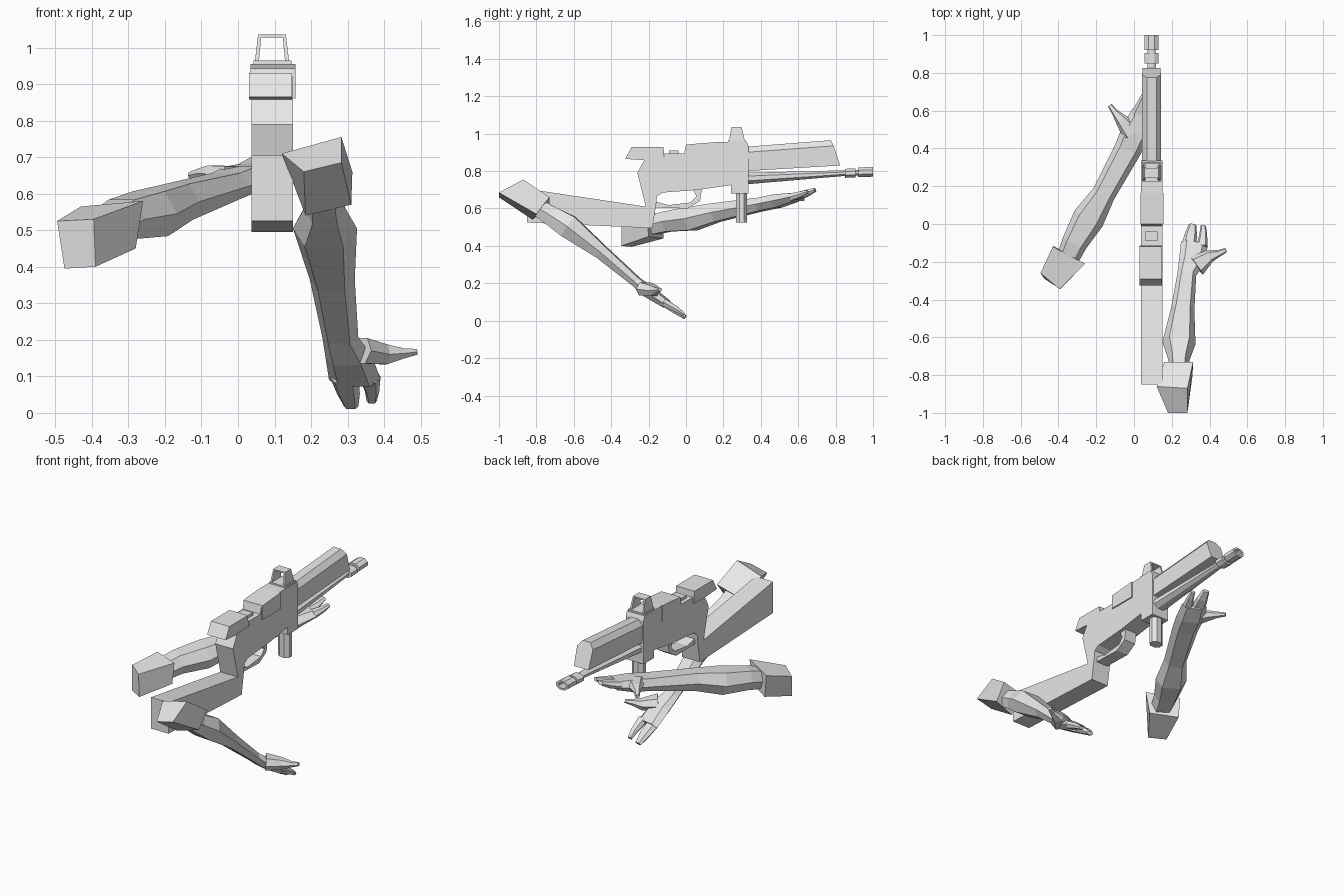
import bpy, bmesh, math
from mathutils import Vector

grey = bpy.data.materials.new("light_grey")
grey.diffuse_color = (0.8, 0.8, 0.8, 1)


def finish(name, bm):
    bmesh.ops.recalc_face_normals(bm, faces=bm.faces)
    me = bpy.data.meshes.new(name)
    bm.to_mesh(me)
    bm.free()
    me.materials.append(grey)
    ob = bpy.data.objects.new(name, me)
    bpy.context.collection.objects.link(ob)
    return ob


def loft(name, rings):
    """Skin a list of equal-length point rings and cap both ends."""
    bm = bmesh.new()
    rows = [[bm.verts.new(p) for p in r] for r in rings]
    n = len(rows[0])
    for a, b in zip(rows, rows[1:]):
        for i in range(n):
            j = (i + 1) % n
            bm.faces.new((a[i], a[j], b[j], b[i]))
    bm.faces.new(rows[0][::-1])
    bm.faces.new(rows[-1])
    return finish(name, bm)


def prism(name, profile, x0, x1):
    """Side profile (y, z) extruded across x."""
    return loft(name, [[(x, y, z) for y, z in profile] for x in (x0, x1)])


def limb(name, stations):
    """Six-sided tube through (x, y, z, half width, half height)."""
    pts = [Vector(s[:3]) for s in stations]
    rings = []
    for i, (p, s) in enumerate(zip(pts, stations)):
        d = (pts[min(i + 1, len(pts) - 1)] - pts[max(i - 1, 0)]).normalized()
        side = d.cross(Vector((0, 0, 1))).normalized()
        up = side.cross(d)
        rings.append([p + side * s[3] * a + up * s[4] * b for a, b in
                      ((1, 0), (.6, 1), (-.6, 1), (-1, 0), (-.6, -1), (.6, -1))])
    return loft(name, rings)


def octagon(c, u, v):
    """Eight points around c using radius vectors u and v."""
    k = 1 / math.cos(math.pi / 8)
    return [Vector(c) + Vector(u) * k * math.cos(t) + Vector(v) * k * math.sin(t)
            for t in (math.pi / 8 + i * math.pi / 4 for i in range(8))]


CX = 0.093

# Receiver, grip and stock in one side profile
prism("receiver_and_stock", [
    (-.22, .865), (-.115, .865), (-.115, .895), (-.01, .895), (0, .94), (.165, .95),
    (.165, .955), (.325, .955), (.335, .93), (.335, .68), (.24, .68), (.24, .725),
    (.07, .70), (-.125, .685), (-.155, .665), (-.16, .62), (-.18, .495),
    (-.85, .525), (-.85, .705), (-.215, .61), (-.26, .79)], .037, .15)

# Raised blocks on the receiver
prism("rear_block", [(-.325, .865), (-.29, .93), (-.12, .93), (-.115, .86), (-.22, .858)], .03, .148)
prism("side_block", [(0, .86), (0, .942), (.165, .955), (.165, .86)], .034, .157)
prism("notch_ridge", [(-.09, .89), (-.09, .91), (-.04, .91), (-.04, .89)], .06, .125)

# Trigger guard
prism("trigger_guard", [
    (-.17, .605), (.01, .60), (.075, .64), (.085, .705), (.035, .705), (.055, .665),
    (.025, .632), (-.095, .618), (-.155, .635)], .055, .13)

# Handguard with chamfered top and slanted front
loft("handguard", [[
    (CX - .047, y + dy, lo), (CX - .05, y + dy * .3, hi - .03), (CX - .025, y, hi),
    (CX + .025, y, hi), (CX + .05, y + dy * .3, hi - .03), (CX + .047, y + dy, lo)]
    for y, dy, lo, hi in ((.32, 0, .80, .93), (.775, .05, .83, .965))])


# Barrel and hollow muzzle
def barrel_ring(y, z, w, h):
    return octagon((CX, y, z), (w, 0, 0), (0, 0, h))


loft("barrel", [barrel_ring(*r) for r in (
    (.32, .76, .045, .031), (.85, .789, .022, .015), (.94, .793, .022, .015))])
loft("muzzle_collar", [barrel_ring(*r) for r in (
    (.85, .788, .037, .024), (.905, .79, .037, .024))])
loft("muzzle", [barrel_ring(*r) for r in (
    (.92, .793, .037, .026), (1.0, .796, .037, .026),
    (1.0, .796, .024, .016), (.95, .793, .024, .016))])

# Vertical front grip
loft("front_grip", [octagon((CX, .297, z), (.036, 0, 0), (0, .029, 0)) for z in (.525, .70)])


# Open frame sight
def frame_quad(x0, x1, z, y0, y1):
    return [(x0, y0, z), (x1, y0, z), (x1, y1, z), (x0, y1, z)]


loft("sight_base", [frame_quad(.043, .146, z, .225, .32) for z in (.95, .964)])
for name, s in (("sight_left_post", -1), ("sight_right_post", 1)):
    loft(name, [frame_quad(CX + s * a, CX + s * b, z, y0, y1) for a, b, z, y0, y1 in (
        (.036, .047, .96, .23, .315), (.029, .038, 1.035, .243, .297))])
loft("sight_top_bar", [frame_quad(CX - w, CX + w, z, .243, .297)
                       for w, z in ((.039, 1.027), (.038, 1.035))])

# Right arm: upper arm stump, forearm with palm, fingers, thumb
loft("right_upper_arm", [
    [(.18, -1, .66), (.283, -1, .685), (.283, -.87, .755), (.12, -.86, .71)],
    [(.185, -.82, .54), (.31, -.80, .57), (.313, -.73, .66), (.16, -.73, .62)]])
limb("right_forearm", [
    (.235, -.80, .61, .05, .045), (.238, -.72, .56, .056, .052),
    (.238, -.63, .505, .088, .062), (.258, -.45, .365, .062, .037),
    (.28, -.265, .207, .05, .026), (.303, -.20, .155, .066, .03),
    (.32, -.105, .09, .072, .022)])
limb("right_long_finger", [(.29, -.12, .10, .04, .02), (.302, -.05, .053, .032, .018),
                           (.31, -.005, .018, .02, .01)])
limb("right_short_finger", [(.36, -.12, .10, .03, .02), (.367, -.05, .06, .02, .015),
                            (.366, -.01, .033, .014, .009)])
limb("right_thumb", [(.33, -.22, .17, .06, .035), (.40, -.17, .16, .034, .027),
                     (.45, -.155, .163, .018, .014), (.487, -.138, .167, .012, .008)])

# Left arm: same parts, reaching under the barrel
loft("left_upper_arm", [
    [(-.475, -.29, .395), (-.39, -.345, .40), (-.395, -.345, .53), (-.495, -.26, .525)],
    [(-.42, -.12, .44), (-.28, -.20, .45), (-.26, -.21, .58), (-.43, -.12, .565)]])
limb("left_forearm", [
    (-.35, -.18, .51, .06, .05), (-.315, -.10, .53, .068, .054),
    (-.24, .03, .545, .085, .062), (-.16, .16, .578, .062, .05),
    (-.03, .40, .622, .072, .035), (.01, .49, .64, .078, .035),
    (.055, .58, .66, .07, .024)])
limb("left_long_finger", [(.025, .575, .66, .042, .021), (.05, .64, .68, .032, .018),
                          (.065, .69, .70, .02, .01)])
limb("left_short_finger", [(.085, .56, .66, .03, .02), (.11, .61, .675, .02, .015),
                           (.125, .65, .69, .014, .009)])
limb("left_thumb", [(-.01, .48, .645, .055, .03), (-.07, .555, .655, .032, .022),
                    (-.10, .59, .655, .018, .014), (-.128, .628, .65, .012, .009)])
